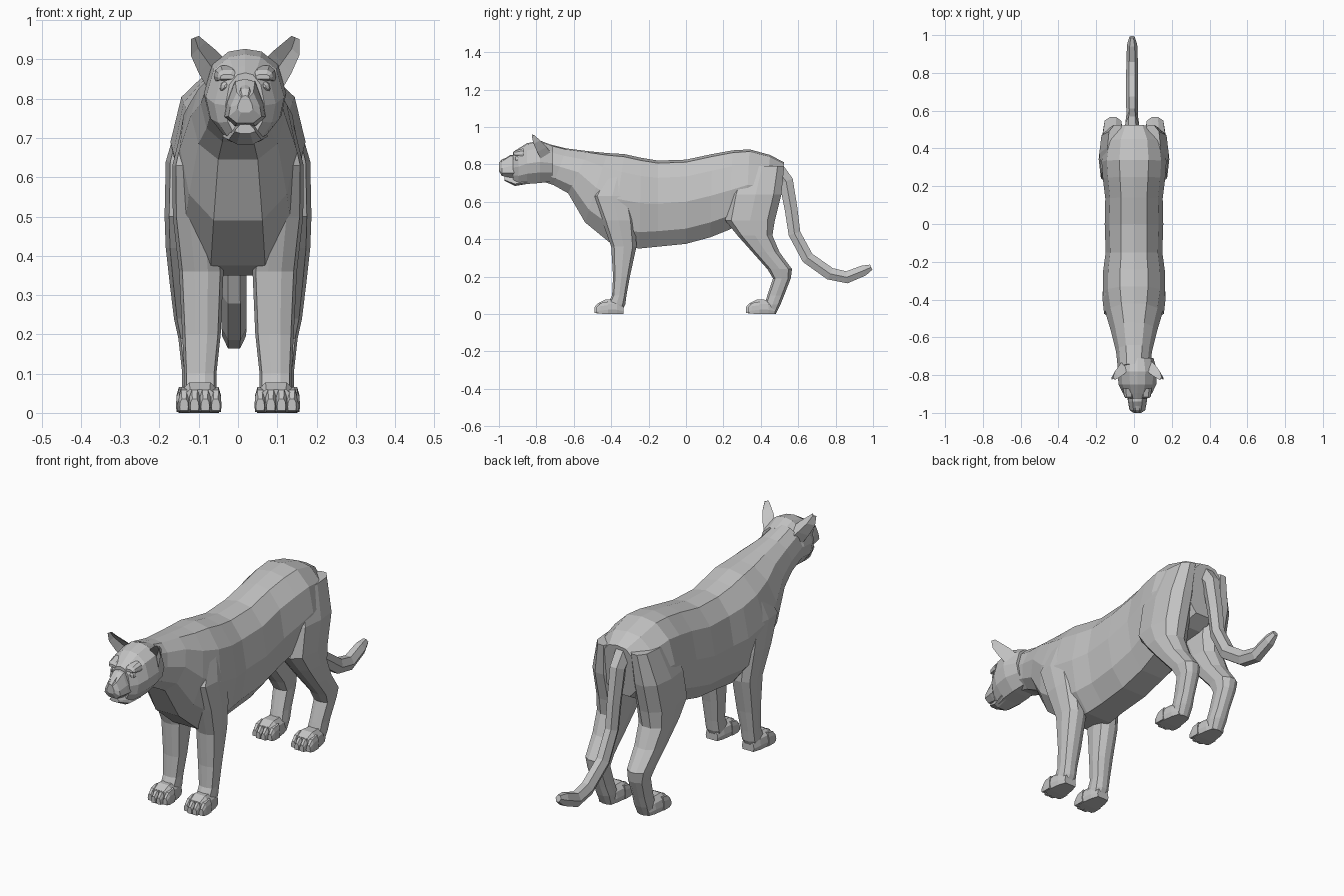
import bpy
import bmesh
import math
from mathutils import Vector

# Remove the default cube only
default_cube = bpy.data.objects.get("Cube")
if default_cube:
    bpy.data.objects.remove(default_cube, do_unlink=True)

# One plain grey for the whole animal
grey = bpy.data.materials.new("plain_grey")
grey.use_nodes = True
COLOUR = (0.55, 0.55, 0.55, 1)
grey.diffuse_color = COLOUR
grey.node_tree.nodes["Principled BSDF"].inputs["Base Color"].default_value = COLOUR

HEAD_X = 0.018  # the head sits slightly to the model's left
TAIL_X = -0.01
SIDES = (("left", 1), ("right", -1))

# Half cross-sections from top to bottom: share of width, share of height
BODY_SECTION = [(0, 1), (0.45, 0.97), (0.84, 0.8), (1, 0.5), (0.84, 0.18), (0.42, 0)]
HEAD_SECTION = [(0, 1), (0.4, 0.97), (0.8, 0.82), (1, 0.5), (0.88, 0.25), (0.45, 0)]
MUZZLE_SECTION = [(0, 1), (0.5, 0.95), (0.9, 0.5), (1, 0.2), (0.5, 0)]
PAW_SECTION = [(0.5, 1), (0.9, 0.7), (1, 0.3), (0.9, 0)]
LEG_SECTION = [(0.3, 1), (0.85, 0.85), (1, 0.5), (0.85, 0.12), (0.3, 0)]


def loft(name, rings):
    """Skin a row of equal-sized rings and close both ends."""
    bm = bmesh.new()
    rows = [[bm.verts.new(p) for p in ring] for ring in rings]
    count = len(rows[0])
    for a, b in zip(rows, rows[1:]):
        for i in range(count):
            j = (i + 1) % count
            bm.faces.new((a[i], a[j], b[j], b[i]))
    bm.faces.new(rows[0])
    bm.faces.new(rows[-1])
    bmesh.ops.recalc_face_normals(bm, faces=bm.faces)
    mesh = bpy.data.meshes.new(name)
    bm.to_mesh(mesh)
    bm.free()
    mesh.materials.append(grey)
    obj = bpy.data.objects.new(name, mesh)
    bpy.context.collection.objects.link(obj)
    return obj


def full_section(half):
    """Mirror a half cross-section into a closed loop."""
    return half + [(-u, v) for u, v in reversed(half) if u > 0]


def ring(section, x, width, top, bottom):
    """Ring between a top and a bottom point, each given as (y, z)."""
    top, bottom = Vector(top), Vector(bottom)
    points = []
    for u, v in full_section(section):
        y, z = bottom.lerp(top, v)
        points.append((x + u * width, y, z))
    return points


def upright(name, section, x, rows):
    """Loft along y from rows of (y, top, bottom, half width)."""
    return loft(name, [ring(section, x, w, (y, t), (y, b)) for y, t, b, w in rows])


# Torso and neck: top y, top z, bottom y, bottom z, half width
TORSO = [
    (-.74, .91, -.80, .72, .085), (-.64, .885, -.71, .69, .095),
    (-.52, .87, -.63, .645, .12), (-.42, .86, -.54, .49, .148),
    (-.33, .855, -.40, .375, .165), (-.24, .835, -.25, .35, .163),
    (-.15, .82, -.15, .36, .15), (0, .825, 0, .375, .155),
    (.14, .855, .13, .41, .152), (.25, .875, .23, .45, .165),
    (.34, .88, .32, .5, .172), (.45, .85, .42, .52, .155),
    (.525, .81, .49, .56, .1)]
loft("torso", [ring(BODY_SECTION, 0, w, (ty, tz), (by, bz))
               for ty, tz, by, bz, w in TORSO])

# Skull, muzzle, jaw and nose: y, top, bottom, half width
upright("skull", HEAD_SECTION, HEAD_X, [
    (-.71, .90, .71, .085), (-.78, .927, .70, .105), (-.85, .913, .695, .1),
    (-.895, .885, .69, .078), (-.925, .866, .70, .05)])
upright("muzzle", MUZZLE_SECTION, HEAD_X, [
    (-.87, .85, .73, .058), (-.94, .85, .73, .05),
    (-.985, .82, .738, .042), (-1, .805, .765, .02)])
upright("lower_jaw", MUZZLE_SECTION, HEAD_X, [
    (-.85, .74, .695, .058), (-.915, .74, .684, .042), (-.97, .735, .712, .026)])
upright("nose", MUZZLE_SECTION, HEAD_X, [
    (-.95, .84, .79, .018), (-.985, .826, .785, .022), (-1, .808, .775, .014)])

for side, s in SIDES:
    # Brow ridge and eye
    upright(side + "_brow", PAW_SECTION, HEAD_X + s * .045, [
        (-.87, .885, .845, .034), (-.912, .873, .847, .026), (-.922, .862, .85, .018)])
    upright(side + "_eye", PAW_SECTION, HEAD_X + s * .045, [
        (-.88, .848, .815, .024), (-.912, .843, .822, .017), (-.918, .836, .828, .008)])

    # Ear: a cupped shell with a ridge behind and a hollow in front
    def ear_ring(inner, outer, y, z_in, z_out, depth):
        mid, z = (inner + outer) / 2, (z_in + z_out) / 2
        points = [(inner, y, z_in), (mid, y + depth, z), (outer, y, z_out),
                  (mid, y + depth * 0.35, z)]
        return [(HEAD_X + s * px, py, pz) for px, py, pz in points]

    loft(side + "_ear", [
        ear_ring(.045, .092, -.77, .895, .82, .05),
        ear_ring(.07, .118, -.795, .92, .865, .05),
        ear_ring(.1, .138, -.815, .945, .91, .035),
        ear_ring(.118, .138, -.825, .96, .952, .015)])


def leg(name, s, rows):
    """Loft from rows of (z, front y, back y, inner x, outer x)."""
    rings = []
    for z, front, back, inner, outer in rows:
        x, w = s * (inner + outer) / 2, (outer - inner) / 2
        rings.append(ring(LEG_SECTION, x, w, (back, z), (front, z)))
    loft(name, rings)


def paw(name, x, front):
    """Rounded foot with four toes at the front."""
    upright(name, PAW_SECTION, x, [
        (front + .155, .05, 0, .032), (front + .12, .075, 0, .045),
        (front + .06, .078, 0, .054), (front + .025, .06, .002, .05)])
    for i in range(4):
        offset = i - 1.5
        tip = front + .012 * (abs(offset) - 0.5)
        upright(f"{name}_toe_{i + 1}", PAW_SECTION, x + offset * .027, [
            (tip + .06, .066, .002, .014), (tip + .02, .058, .002, .0145),
            (tip, .036, .006, .011)])


FRONT_LEG = [
    (.74, -.44, -.29, .06, .14), (.63, -.5, -.29, .05, .167),
    (.5, -.45, -.27, .045, .166), (.36, -.4, -.265, .037, .15),
    (.2, -.39, -.3, .044, .142), (.1, -.395, -.318, .055, .137),
    (.05, -.42, -.325, .055, .137), (0, -.42, -.35, .06, .13)]
HIND_LEG = [
    (.79, .29, .525, .04, .14), (.64, .235, .51, .03, .184),
    (.5, .21, .475, .03, .187), (.42, .275, .462, .04, .184),
    (.33, .355, .5, .05, .174), (.24, .435, .567, .06, .163),
    (.19, .465, .56, .065, .152), (.1, .435, .525, .065, .142),
    (.05, .42, .505, .06, .142), (0, .42, .48, .065, .135)]

for side, s in SIDES:
    leg(side + "_front_leg", s, FRONT_LEG)
    paw(side + "_front_paw", s * .097, -.49)
    leg(side + "_hind_leg", s, HIND_LEG)
    paw(side + "_hind_paw", s * .103, .32)

# Tail: hexagonal tube along a bent path of (y, z, radius)
TAIL = [(.47, .79, .045), (.535, .71, .04), (.562, .56, .036), (.58, .43, .034),
        (.65, .3, .035), (.77, .215, .035), (.86, .196, .034), (.95, .232, .03),
        (.99, .25, .016)]
tail_rings = []
for i, (y, z, r) in enumerate(TAIL):
    before, after = TAIL[max(i - 1, 0)], TAIL[min(i + 1, len(TAIL) - 1)]
    along = Vector((0, after[0] - before[0], after[1] - before[1])).normalized()
    across = Vector((1, 0, 0))
    up = across.cross(along)
    angles = [math.tau * k / 6 for k in range(6)]
    tail_rings.append([Vector((TAIL_X, y, z)) + r * (across * math.cos(a) * 0.9
                       + up * math.sin(a) * 1.1) for a in angles])
loft("tail", tail_rings)
